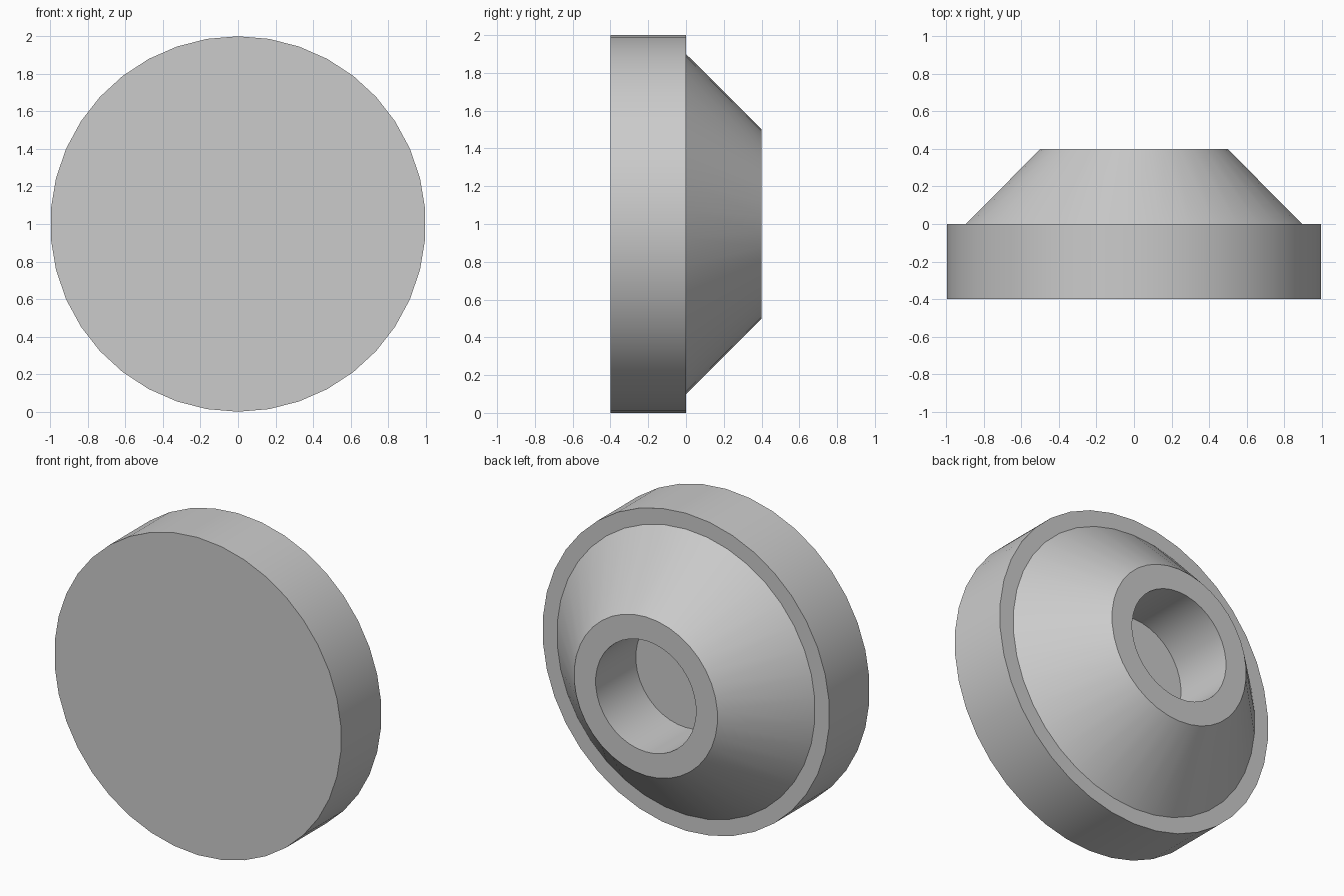
import bpy
import bmesh
import math
from mathutils import Vector

SIDES = 38
CENTRE = Vector((0, 0, 1))

cube = bpy.data.objects.get("Cube")
if cube:
    bpy.data.objects.remove(cube, do_unlink=True)

# Plain grey material
grey = bpy.data.materials.new("light_grey")
grey.use_nodes = True
colour = (0.6, 0.6, 0.6, 1)
grey.diffuse_color = colour
grey.node_tree.nodes["Principled BSDF"].inputs["Base Color"].default_value = colour


def lathe(name, profile):
    """Turn a (radius, y) profile around the y axis through CENTRE."""
    bm = bmesh.new()
    verts = [bm.verts.new(CENTRE + Vector((0, y, r))) for r, y in profile]
    edges = [bm.edges.new(pair) for pair in zip(verts, verts[1:])]
    bmesh.ops.spin(bm, geom=verts + edges, cent=CENTRE, axis=(0, 1, 0),
                   angle=math.tau, steps=SIDES)
    bmesh.ops.remove_doubles(bm, verts=bm.verts, dist=0.0001)
    bmesh.ops.recalc_face_normals(bm, faces=bm.faces)
    mesh = bpy.data.meshes.new(name)
    bm.to_mesh(mesh)
    bm.free()
    mesh.materials.append(grey)
    obj = bpy.data.objects.new(name, mesh)
    bpy.context.collection.objects.link(obj)
    bpy.ops.object.select_all(action="DESELECT")
    obj.select_set(True)
    bpy.context.view_layer.objects.active = obj
    bpy.ops.object.shade_smooth_by_angle(angle=math.radians(30))
    return obj


# Round disc, conical hub and blind socket turned as one solid
lathe("knob", [
    (0, -0.4), (1, -0.4), (1, 0),        # flat front and rim
    (0.9, 0), (0.5, 0.4),                # ledge and cone
    (0.35, 0.4), (0.35, 0), (0, 0),      # socket wall and floor
])
